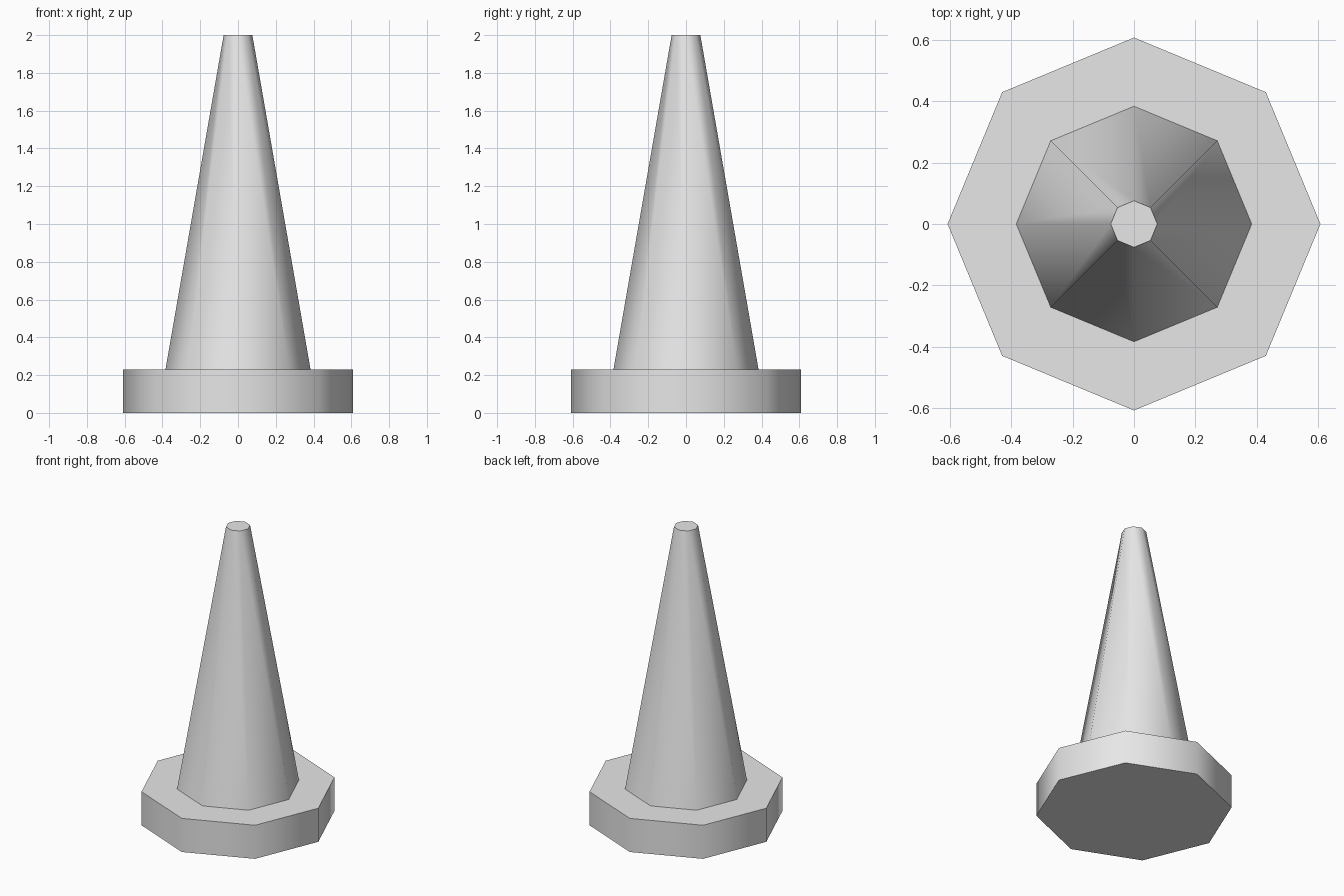
import bpy
import math

cube = bpy.data.objects.get("Cube")
if cube:
    bpy.data.objects.remove(cube, do_unlink=True)

SIDES = 8
BASE_TOP = 0.23

# Single grey finish
grey = bpy.data.materials.new("light_grey")
grey.use_nodes = True
colour = (0.8, 0.8, 0.8, 1)
grey.diffuse_color = colour
grey.node_tree.nodes["Principled BSDF"].inputs["Base Color"].default_value = colour


def tapered_part(name, bottom_radius, top_radius, bottom, top):
    """Eight-sided frustum with smooth walls and crisp caps."""
    bpy.ops.mesh.primitive_cone_add(
        vertices=SIDES, radius1=bottom_radius, radius2=top_radius,
        depth=top - bottom, location=(0, 0, (bottom + top) / 2))
    part = bpy.context.object
    part.name = name
    part.data.materials.append(grey)
    bpy.ops.object.shade_smooth_by_angle(angle=math.radians(60))
    return part


# Flat foot and tapered body
tapered_part("base", 0.608, 0.608, 0, BASE_TOP)
tapered_part("cone_body", 0.384, 0.076, BASE_TOP, 2)
